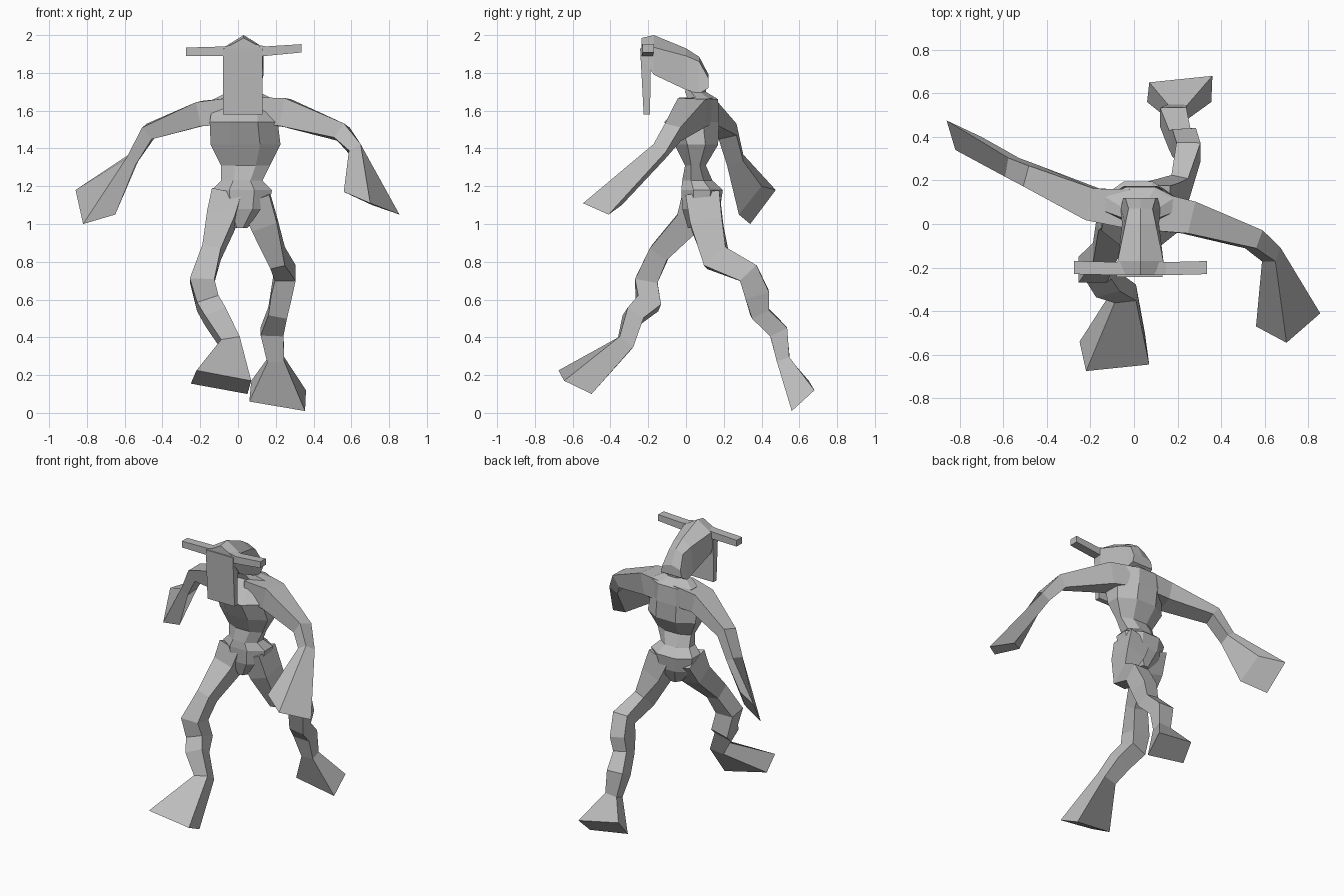
import bpy, bmesh, math
from mathutils import Vector

cube = bpy.data.objects.get("Cube")
if cube:
    bpy.data.objects.remove(cube)

grey = bpy.data.materials.new("plain_grey")
grey.use_nodes = True
grey.diffuse_color = (0.5, 0.5, 0.5, 1)
grey.node_tree.nodes["Principled BSDF"].inputs["Base Color"].default_value = grey.diffuse_color

X, Y, Z = Vector((1, 0, 0)), Vector((0, 1, 0)), Vector((0, 0, 1))


def skin(name, rings):
    """Join matching rings of points into a closed flat-shaded part."""
    bm = bmesh.new()
    loops = [[bm.verts.new(p) for p in ring] for ring in rings]
    for lo, hi in zip(loops, loops[1:]):
        n = len(lo)
        for i in range(n):
            j = (i + 1) % n
            bm.faces.new((lo[i], lo[j], hi[j], hi[i]))
    bm.faces.new(loops[0])
    bm.faces.new(loops[-1])
    bmesh.ops.recalc_face_normals(bm, faces=bm.faces)
    mesh = bpy.data.meshes.new(name)
    bm.to_mesh(mesh)
    bm.free()
    mesh.materials.append(grey)
    obj = bpy.data.objects.new(name, mesh)
    bpy.context.collection.objects.link(obj)
    return obj


def ring(centre, u, v, a, b, n):
    """Polygon whose flat sides lie at distances a and b along u and v."""
    grow = 1 / math.cos(math.pi / n)
    angles = [math.tau * (k + 0.5) / n for k in range(n)]
    return [centre + (u * a * math.cos(t) + v * b * math.sin(t)) * grow for t in angles]


def match(quad, previous):
    """Order the corners of an end face to follow the ring before it."""
    quad = [Vector(p) for p in quad]
    n = len(quad)
    orders = [q[k:] + q[:k] for q in (quad, quad[::-1]) for k in range(n)]
    return min(orders, key=lambda o: sum((p - r).length for p, r in zip(o, previous)))


def limb(name, path, side, tip):
    """Four-sided limb along a path, spreading into a hand or foot."""
    centres = [Vector(p[:3]) for p in path]
    stops = centres + [sum((Vector(p) for p in tip), Vector()) / len(tip)]
    rings = []
    for i, (c, p) in enumerate(zip(centres, path)):
        after = (stops[i + 1] - c).normalized()
        before = (c - stops[i - 1]).normalized() if i else after
        along = (after + before).normalized()
        u = (side - along * side.dot(along)).normalized()
        rings.append(ring(c, u, along.cross(u), p[3], p[4], 4))
    rings.append(match(tip, rings[-1]))
    return skin(name, rings)


# Torso: pelvis, waist, chest, shoulders and neck
torso = [
    (0.01, 0.07, 0.98, 0.04, 0.06),
    (0.02, 0.08, 1.08, 0.14, 0.10),
    (0.02, 0.085, 1.18, 0.16, 0.11),
    (0.02, 0.06, 1.23, 0.11, 0.08),
    (0.04, 0.05, 1.31, 0.13, 0.055),
    (0.04, 0.055, 1.42, 0.185, 0.115),
    (0.03, 0.03, 1.54, 0.18, 0.145),
    (0.03, 0.09, 1.66, 0.16, 0.08),
    (0.03, 0.05, 1.70, 0.08, 0.055),
    (0.03, 0.06, 1.76, 0.07, 0.05),
]
skin("torso", [ring(Vector(s[:3]), X, Y, s[3], s[4], 8) for s in torso])

# Arms
limb("left_arm", [
    (0.08, 0.06, 1.60, 0.09, 0.07),
    (0.25, 0.03, 1.59, 0.075, 0.075),
    (0.55, -0.07, 1.485, 0.045, 0.045),
    (0.63, -0.14, 1.385, 0.04, 0.035),
], Y, [(0.56, -0.47, 1.17), (0.70, -0.545, 1.11), (0.855, -0.41, 1.05), (0.71, -0.34, 1.10)])
limb("right_arm", [
    (-0.02, 0.07, 1.60, 0.09, 0.07),
    (-0.19, 0.09, 1.585, 0.075, 0.065),
    (-0.47, 0.22, 1.49, 0.05, 0.04),
    (-0.56, 0.26, 1.34, 0.045, 0.03),
], Y, [(-0.86, 0.475, 1.18), (-0.82, 0.34, 1.0), (-0.65, 0.28, 1.05), (-0.70, 0.40, 1.20)])

# Legs
limb("left_leg", [
    (0.09, 0.09, 1.14, 0.08, 0.09),
    (0.14, 0.11, 1.0, 0.07, 0.085),
    (0.21, 0.16, 0.82, 0.04, 0.075),
    (0.25, 0.33, 0.74, 0.055, 0.06),
    (0.23, 0.375, 0.63, 0.055, 0.065),
    (0.21, 0.39, 0.53, 0.05, 0.05),
    (0.18, 0.49, 0.43, 0.06, 0.05),
    (0.20, 0.515, 0.28, 0.045, 0.035),
], X, [(0.07, 0.65, 0.17), (0.36, 0.68, 0.12), (0.355, 0.56, 0.01), (0.06, 0.56, 0.06)])
limb("right_leg", [
    (-0.06, 0.07, 1.14, 0.08, 0.09),
    (-0.09, 0.02, 1.02, 0.075, 0.07),
    (-0.14, -0.14, 0.85, 0.05, 0.055),
    (-0.19, -0.21, 0.70, 0.065, 0.06),
    (-0.16, -0.20, 0.58, 0.06, 0.065),
    (-0.12, -0.28, 0.51, 0.06, 0.05),
    (-0.04, -0.32, 0.37, 0.05, 0.045),
], X, [(-0.22, -0.675, 0.225), (-0.25, -0.54, 0.155), (0.05, -0.50, 0.10), (0.07, -0.645, 0.17)])


def house(y, low, eave, z_low, z_eave, z_peak):
    """Gable-shaped head section at depth y."""
    mid = 0.03
    return [(mid - low, y, z_low), (mid + low, y, z_low), (mid + eave, y, z_eave),
            (mid, y, z_peak), (mid - eave, y, z_eave)]


# Head: tall brow in front, sloping to the back of the neck
skin("head", [
    house(-0.235, 0.10, 0.10, 1.88, 1.93, 1.985),
    house(-0.17, 0.105, 0.105, 1.79, 1.935, 2.0),
    house(0.0, 0.085, 0.07, 1.71, 1.89, 1.93),
    house(0.07, 0.09, 0.055, 1.69, 1.86, 1.885),
    house(0.12, 0.08, 0.07, 1.72, 1.77, 1.79),
])

# Hanging face plate
skin("face_plate", [
    ring(Vector((0.025, y, z)), X, Y, 0.105, half, 4)
    for y, z, half in [(-0.207, 1.58, 0.017), (-0.215, 1.93, 0.028)]
])

# Horns reaching out sideways from the brow
for name, end, z in [("left_horn", 0.335, 1.93), ("right_horn", -0.275, 1.912)]:
    skin(name, [
        ring(Vector((0.03, -0.2, 1.93)), Y, Z, 0.03, 0.035, 4),
        ring(Vector((0.03 + 0.35 * end, -0.205, 1.915)), Y, Z, 0.03, 0.025, 4),
        ring(Vector((end, -0.2, z)), Y, Z, 0.03, 0.022, 4),
    ])
